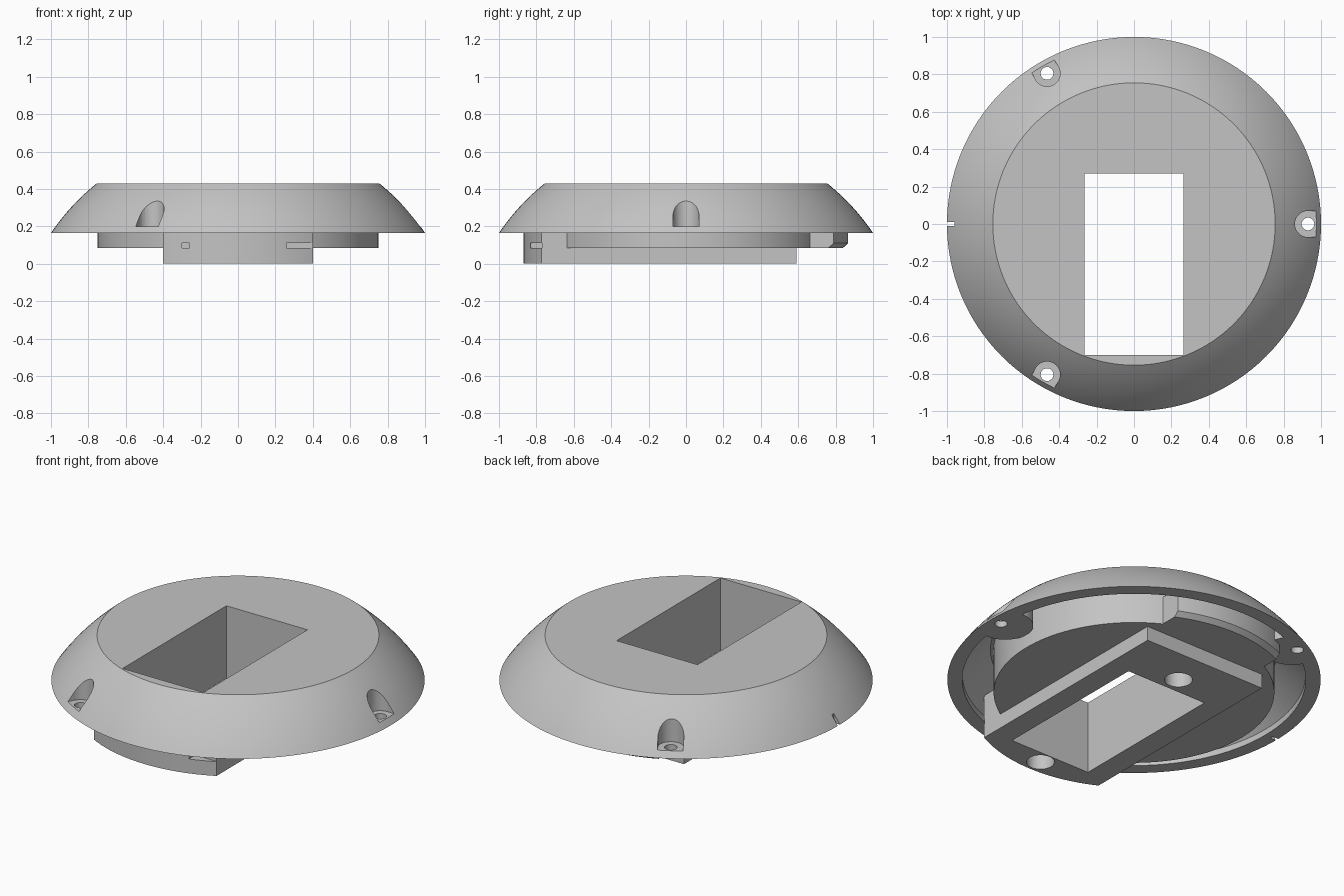
import bpy, bmesh, math
from mathutils import Matrix, Vector

cube = bpy.data.objects.get("Cube")
if cube:
    bpy.data.objects.remove(cube, do_unlink=True)

grey = bpy.data.materials.new("plain_grey")
grey.use_nodes = True
GREY = (0.55, 0.55, 0.55, 1)
grey.diffuse_color = GREY
grey.node_tree.nodes["Principled BSDF"].inputs["Base Color"].default_value = GREY


def finish(bm, name):
    bmesh.ops.recalc_face_normals(bm, faces=bm.faces)
    mesh = bpy.data.meshes.new(name)
    bm.to_mesh(mesh)
    bm.free()
    mesh.materials.append(grey)
    ob = bpy.data.objects.new(name, mesh)
    bpy.context.scene.collection.objects.link(ob)
    return ob


def box(name, x0, x1, y0, y1, z0, z1, angle=0):
    bm = bmesh.new()
    bmesh.ops.create_cube(bm, size=1)
    bmesh.ops.scale(bm, vec=(x1 - x0, y1 - y0, z1 - z0), verts=bm.verts)
    bmesh.ops.translate(bm, vec=((x0 + x1) / 2, (y0 + y1) / 2, (z0 + z1) / 2), verts=bm.verts)
    bmesh.ops.rotate(bm, cent=(0, 0, 0), matrix=Matrix.Rotation(angle, 3, 'Z'), verts=bm.verts)
    return finish(bm, name)


def cylinder(name, x, y, r, z0, z1, segments=40):
    bm = bmesh.new()
    bmesh.ops.create_cone(bm, cap_ends=True, segments=segments, radius1=r, radius2=r,
                          depth=z1 - z0, matrix=Matrix.Translation((x, y, (z0 + z1) / 2)))
    return finish(bm, name)


def lathe(name, profile, segments=128):
    """Spin a closed (radius, z) profile around the z axis."""
    bm = bmesh.new()
    verts = [bm.verts.new((r, 0, z)) for r, z in profile]
    edges = [bm.edges.new((a, b)) for a, b in zip(verts, verts[1:] + verts[:1])
             if a.co.x > 0 or b.co.x > 0]
    bmesh.ops.spin(bm, geom=verts + edges, cent=(0, 0, 0), axis=(0, 0, 1),
                   angle=2 * math.pi, steps=segments, use_merge=False)
    bmesh.ops.remove_doubles(bm, verts=bm.verts, dist=0.0005)
    return finish(bm, name)


def combine(target, tool, operation):
    mod = target.modifiers.new("combine", 'BOOLEAN')
    mod.operation = operation
    mod.solver = 'EXACT'
    mod.object = tool
    graph = bpy.context.evaluated_depsgraph_get()
    mesh = bpy.data.meshes.new_from_object(target.evaluated_get(graph))
    target.modifiers.clear()
    target.data = mesh
    bpy.data.objects.remove(tool, do_unlink=True)


# Domed cover: spherical flank with a flat top
RIM, TOP, CENTRE = 0.165, 0.43, -0.514
flank = []
for i in range(13):
    z = RIM + (TOP - RIM) * i / 12
    flank.append((math.sqrt(1 + (RIM - CENTRE) ** 2 - (z - CENTRE) ** 2), z))
body = lathe("domed_base", [(0, RIM)] + flank + [(0, TOP)])

# Hollow groove underneath, interrupted by three screw bosses
groove = lathe("groove", [(0.74, 0.1), (0.92, 0.1), (0.92, 0.2), (0.77, 0.35), (0.74, 0.35)])
screw_angles = [math.radians(a) for a in (0, 120, 240)]
for a in screw_angles:
    combine(groove, cylinder("boss", 0.9 * math.cos(a), 0.9 * math.sin(a), 0.15, 0, 0.5), 'DIFFERENCE')
combine(body, groove, 'DIFFERENCE')

# Inner disc
combine(body, cylinder("inner_disc", 0, 0, 0.752, 0.085, 0.4, 128), 'UNION')

# Chamfered locking tab at the back
tab = lathe("tab", [(0.6, 0.085), (0.84, 0.085), (0.866, 0.11), (0.866, 0.25), (0.6, 0.25)])
combine(tab, box("tab_limit", -0.355, 0.355, 0.5, 1, 0, 0.5), 'INTERSECT')
combine(body, tab, 'UNION')

# Lower housing block with a rounded front end and small slots
block = box("lower_block", -0.4, 0.4, -1, 0.59, 0, 0.26)
combine(block, cylinder("front_limit", 0, 0, 0.87, -0.1, 0.5, 128), 'INTERSECT')
combine(block, box("right_slot", 0.26, 0.45, -1, -0.77, 0.085, 0.11), 'DIFFERENCE')
combine(block, box("left_slot", -0.3, -0.26, -1, -0.8, 0.085, 0.11), 'DIFFERENCE')
combine(body, block, 'UNION')

# Rectangular window straight through, and two blind holes below
combine(body, box("window", -0.265, 0.265, -0.7, 0.27, -0.1, 0.6), 'DIFFERENCE')
for y in (-0.78, 0.37):
    combine(body, cylinder("blind_hole", 0, y, 0.075, -0.1, 0.2), 'DIFFERENCE')

# Screw holes with counterbores open to the outside
for a in screw_angles:
    x, y = 0.93 * math.cos(a), 0.93 * math.sin(a)
    pocket = cylinder("counterbore", x, y, 0.07, 0.2, 0.6)
    combine(pocket, box("pocket_mouth", 0.93, 1.1, -0.0695, 0.0695, 0.2, 0.6, a), 'UNION')
    combine(body, pocket, 'DIFFERENCE')
    combine(body, cylinder("screw_hole", x, y, 0.034, 0, 0.3, 24), 'DIFFERENCE')

# Alignment notch on the rim
combine(body, box("notch", -1.1, -0.96, -0.01, 0.01, 0.1, 0.22), 'DIFFERENCE')

bpy.ops.object.select_all(action='DESELECT')
body.select_set(True)
bpy.context.view_layer.objects.active = body
bpy.ops.object.shade_smooth_by_angle(angle=math.radians(25))
